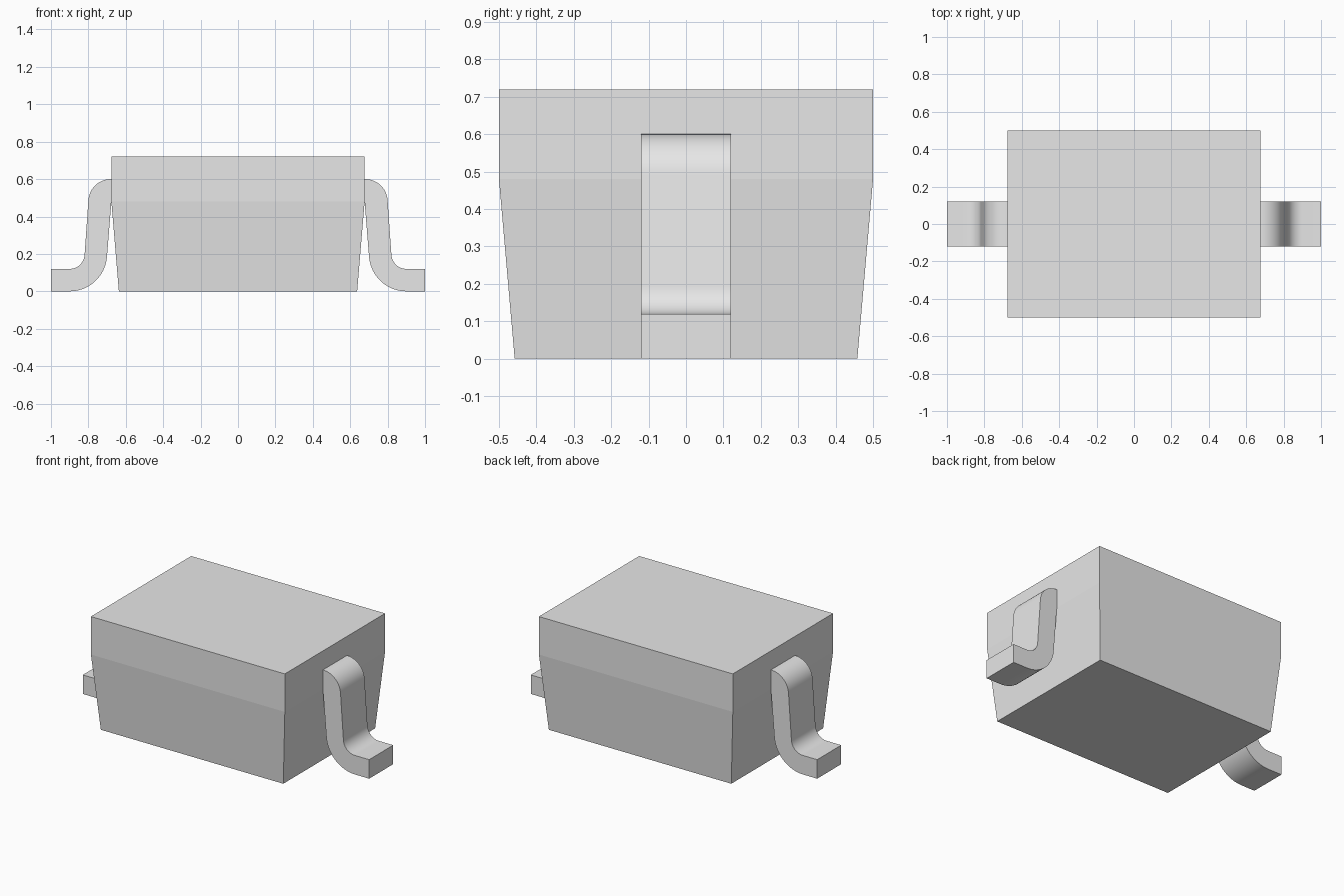
import bpy, bmesh
from math import cos, sin, radians

cube = bpy.data.objects.get("Cube")
if cube:
    bpy.data.objects.remove(cube, do_unlink=True)

grey = bpy.data.materials.new("light_grey")
grey.use_nodes = True
COLOUR = (0.8, 0.8, 0.8, 1)
grey.diffuse_color = COLOUR
grey.node_tree.nodes["Principled BSDF"].inputs["Base Color"].default_value = COLOUR


def finish(name, bm):
    bmesh.ops.recalc_face_normals(bm, faces=bm.faces[:])
    mesh = bpy.data.meshes.new(name)
    bm.to_mesh(mesh)
    bm.free()
    mesh.materials.append(grey)
    obj = bpy.data.objects.new(name, mesh)
    bpy.context.collection.objects.link(obj)
    return obj


def arc(cx, cz, r, start, end, steps=12):
    angles = [radians(start + (end - start) * i / steps) for i in range(steps + 1)]
    return [(cx + r * cos(a), cz + r * sin(a)) for a in angles]


# Body: straight upper band over a tapered lower part
bm = bmesh.new()
rings = []
for hx, hy, z in ((0.637, 0.458, 0), (0.677, 0.5, 0.48), (0.677, 0.5, 0.72)):
    corners = ((-hx, -hy), (hx, -hy), (hx, hy), (-hx, hy))
    rings.append([bm.verts.new((x, y, z)) for x, y in corners])
for low, high in zip(rings, rings[1:]):
    for i in range(4):
        j = (i + 1) % 4
        bm.faces.new((low[i], low[j], high[j], high[i]))
bm.faces.new(rings[0])
bm.faces.new(rings[-1])
finish("body", bm)

# Leads: bent strip, top bend then slanted leg then flat foot
TILT = 4
outer = arc(0.68, 0.48, 0.12, 90, TILT) + arc(0.9, 0.2, 0.08, 180 + TILT, 270) + [(1, 0.12)]
inner = [(1, 0)] + arc(0.9, 0.2, 0.2, 270, 180 + TILT) + [(0.677, 0.48), (0.66, 0.5), (0.66, 0.6)]
for name, side in (("left_lead", 1), ("right_lead", -1)):
    bm = bmesh.new()
    face = bm.faces.new([bm.verts.new((side * x, -0.12, z)) for x, z in outer + inner])
    moved = bmesh.ops.extrude_face_region(bm, geom=[face])["geom"]
    verts = [v for v in moved if isinstance(v, bmesh.types.BMVert)]
    bmesh.ops.translate(bm, verts=verts, vec=(0, 0.24, 0))
    lead = finish(name, bm)
    bpy.ops.object.select_all(action="DESELECT")
    lead.select_set(True)
    bpy.context.view_layer.objects.active = lead
    bpy.ops.object.shade_smooth_by_angle(angle=radians(30))
